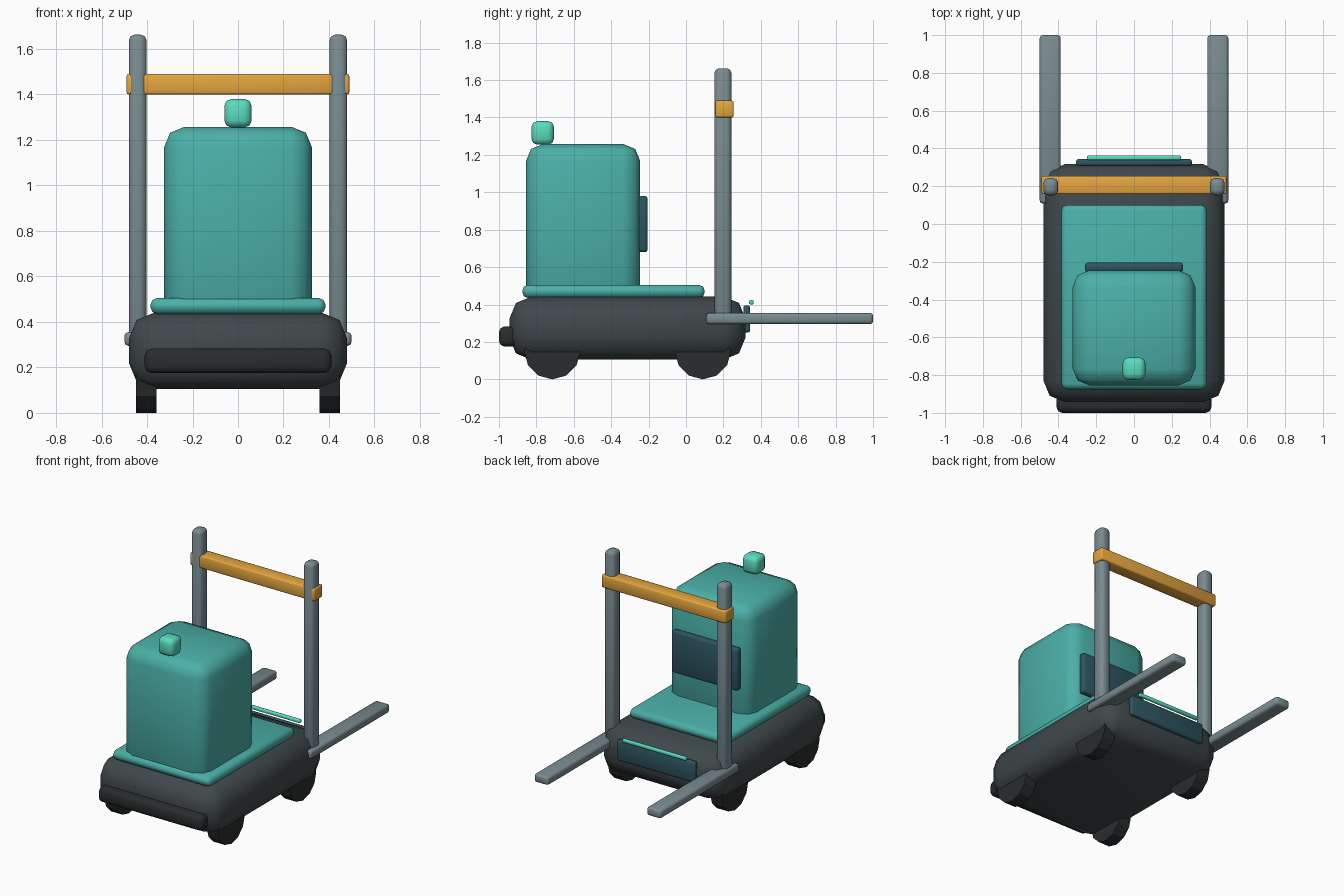
import bpy
import math

if "Cube" in bpy.data.objects:
    bpy.data.objects.remove(bpy.data.objects["Cube"])


def material(name, rgb):
    m = bpy.data.materials.new(name)
    m.diffuse_color = (*rgb, 1)
    m.use_nodes = True
    m.node_tree.nodes["Principled BSDF"].inputs["Base Color"].default_value = m.diffuse_color
    return m


TEAL = material("teal_paint", (0.07, 0.43, 0.39))
DARK = material("dark_body", (0.05, 0.065, 0.07))
BLACK = material("black_rubber", (0.022, 0.026, 0.028))
STEEL = material("steel", (0.19, 0.26, 0.28))
AMBER = material("amber_paint", (0.78, 0.38, 0.05))
MINT = material("mint_light", (0.10, 0.72, 0.52))
PANEL = material("panel_blue", (0.026, 0.09, 0.115))


def rounded_box(name, xr, yr, zr, bevel, mat, segments=2):
    """Bevelled box given its x, y and z ranges."""
    bpy.ops.mesh.primitive_cube_add(
        size=1, location=[(a + b) / 2 for a, b in (xr, yr, zr)])
    ob = bpy.context.object
    ob.name = name
    ob.scale = [b - a for a, b in (xr, yr, zr)]
    bpy.ops.object.transform_apply(location=False, rotation=False, scale=True)
    mod = ob.modifiers.new("bevel", 'BEVEL')
    mod.width = bevel
    mod.segments = segments
    bpy.ops.object.modifier_apply(modifier=mod.name)
    bpy.ops.object.shade_smooth_by_angle(angle=math.radians(50))
    ob.data.materials.append(mat)
    return ob


def wheel(name, x, y):
    """Faceted twelve-sided wheel with its axle along x."""
    bpy.ops.mesh.primitive_cylinder_add(
        vertices=12, radius=0.15, depth=0.09, location=(x, y, 0.15),
        rotation=(0, math.pi / 2, 0))
    ob = bpy.context.object
    ob.name = name
    ob.data.materials.append(BLACK)


# Chassis, deck and front bumper
rounded_box("chassis", (-0.48, 0.48), (-0.943, 0.317), (0.105, 0.442), 0.115, DARK)
rounded_box("deck", (-0.385, 0.385), (-0.875, 0.1), (0.435, 0.505), 0.03, TEAL)
rounded_box("front_bumper", (-0.41, 0.41), (-1.0, -0.90), (0.175, 0.283), 0.03, BLACK)

# Upper housing with its screen and beacon
rounded_box("housing", (-0.325, 0.325), (-0.855, -0.245), (0.40, 1.258), 0.09, TEAL)
rounded_box("housing_screen", (-0.26, 0.26), (-0.255, -0.205), (0.68, 0.98), 0.015, PANEL)
rounded_box("beacon", (-0.06, 0.06), (-0.826, -0.706), (1.255, 1.38), 0.03, MINT)

# Panel and light strip on the fork end
rounded_box("rear_panel", (-0.307, 0.307), (0.307, 0.343), (0.25, 0.396), 0.012, PANEL)
rounded_box("light_strip", (-0.25, 0.25), (0.338, 0.362), (0.40, 0.424), 0.007, MINT)

# Mast posts, forks and wheels on both sides
for side, s in (("left", -1), ("right", 1)):
    rounded_box(f"mast_post_{side}", sorted((s * 0.402, s * 0.48)),
                (0.152, 0.243), (0.30, 1.663), 0.025, STEEL)
    rounded_box(f"fork_{side}", sorted((s * 0.388, s * 0.499)),
                (0.108, 1.0), (0.295, 0.355), 0.016, STEEL)
    wheel(f"front_wheel_{side}", s * 0.404, -0.715)
    wheel(f"rear_wheel_{side}", s * 0.404, 0.09)

# Crossbar joining the posts
rounded_box("mast_crossbar", (-0.49, 0.49), (0.158, 0.255), (1.40, 1.49), 0.01, AMBER)
